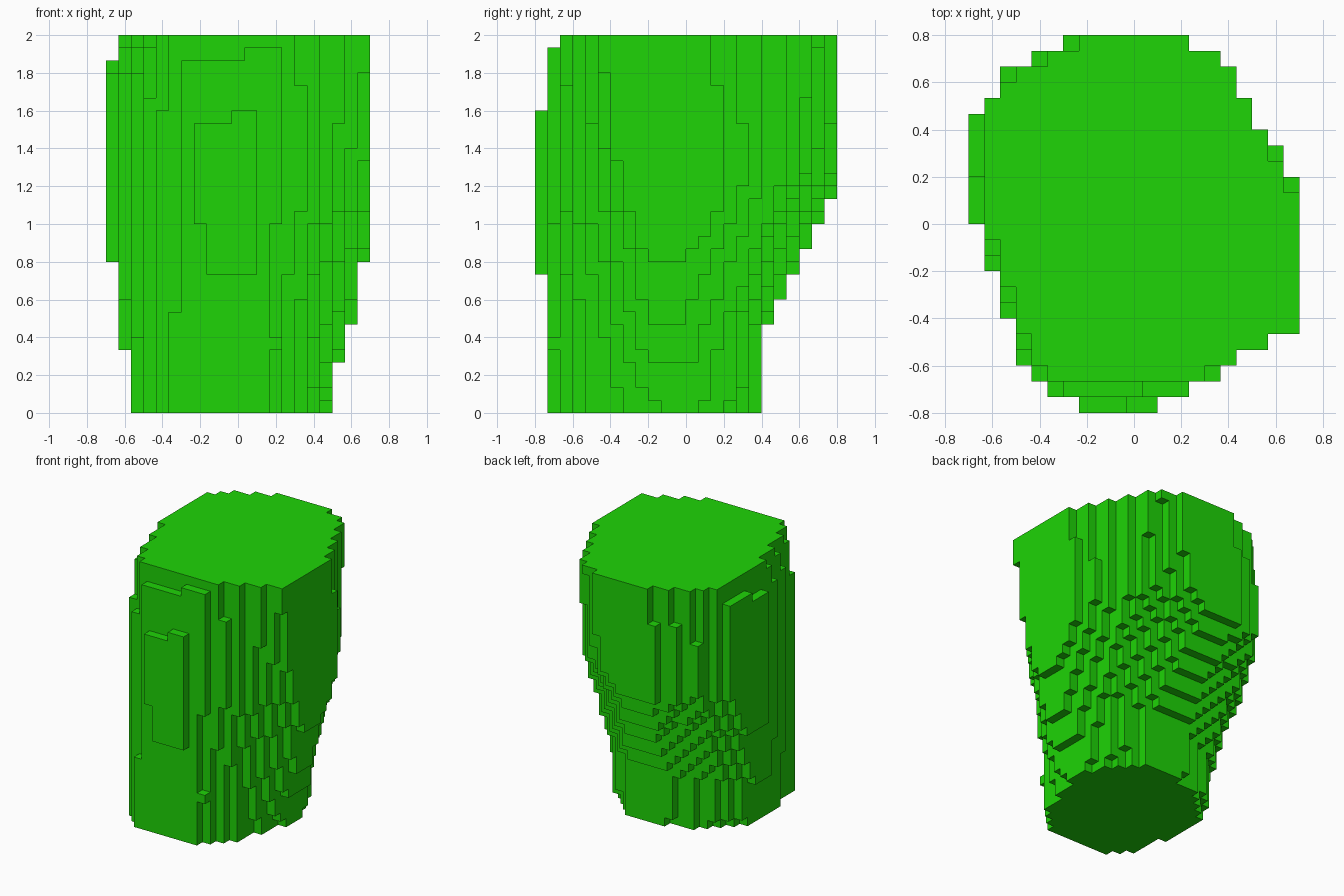
import bpy
import bmesh

cube = bpy.data.objects.get("Cube")
if cube:
    bpy.data.objects.remove(cube, do_unlink=True)

CELL = 1 / 15
NX, NY, NZ = 21, 24, 30

# Outline at key heights, counter-clockwise from the left end of the front face
SECTIONS = {
    0.0: [(-.38, -.735), (.17, -.735), (.36, -.47), (.47, -.1), (.47, .07), (.38, .25),
          (.25, .38), (-.1, .38), (-.37, .25), (-.55, .07), (-.55, -.2), (-.5, -.53)],
    0.4: [(-.3, -.74), (.17, -.74), (.32, -.55), (.577, -.2), (.577, 0), (.43, .25),
          (.18, .4), (-.1, .4), (-.43, .25), (-.605, .1), (-.605, -.1), (-.47, -.6)],
    0.8: [(-.17, -.77), (.06, -.77), (.33, -.6), (.67, -.2), (.67, .01), (.48, .34),
          (.1, .59), (-.18, .59), (-.5, .4), (-.67, .25), (-.67, 0), (-.46, -.62)],
    1.2: [(-.2, -.778), (.08, -.778), (.4, -.61), (.71, -.3), (.7, .17), (.46, .5),
          (.02, .79), (-.3, .79), (-.54, .64), (-.685, .45), (-.685, .03), (-.47, -.6)],
    2.0: [(-.37, -.655), (.27, -.665), (.44, -.565), (.71, -.44), (.67, .15), (.435, .63),
          (.2, .8), (-.17, .8), (-.47, .63), (-.62, .47), (-.605, .03), (-.47, -.45)],
}
# How early (below 1) or late (above 1) each corner moves in the top span
EASE = [3, 3, 1, 1, .35, .35, .35, 1, 3, 6, 6, 3]


def outline(z):
    """Blend the key outlines around height z."""
    low = max(h for h in SECTIONS if h <= z)
    high = min(h for h in SECTIONS if h > z)
    t = (z - low) / (high - low)
    poly = []
    for a, b, ease in zip(SECTIONS[low], SECTIONS[high], EASE):
        s = t ** ease if high == max(SECTIONS) else t
        poly.append((a[0] + (b[0] - a[0]) * s, a[1] + (b[1] - a[1]) * s))
    return poly


def inside(x, y, poly):
    hit = False
    for (x0, y0), (x1, y1) in zip(poly, poly[1:] + poly[:1]):
        if (y0 > y) != (y1 > y) and x < x0 + (y - y0) * (x1 - x0) / (y1 - y0):
            hit = not hit
    return hit


# Fill the block grid layer by layer
cells = set()
for k in range(NZ):
    poly = outline((k + .5) * CELL)
    for i in range(NX):
        for j in range(NY):
            if inside((i + .5 - NX / 2) * CELL, (j + .5 - NY / 2) * CELL, poly):
                cells.add((i, j, k))

# Keep only the outer faces of the blocks
bm = bmesh.new()
verts = {}


def vert(c):
    if c not in verts:
        verts[c] = bm.verts.new(((c[0] - NX / 2) * CELL, (c[1] - NY / 2) * CELL, c[2] * CELL))
    return verts[c]


for cell in sorted(cells):
    for axis in range(3):
        u, v = (axis + 1) % 3, (axis + 2) % 3
        for side in (0, 1):
            near = list(cell)
            near[axis] += 2 * side - 1
            if tuple(near) in cells:
                continue
            ring = []
            for du, dv in ((0, 0), (1, 0), (1, 1), (0, 1)):
                c = list(cell)
                c[axis] += side
                c[u] += du
                c[v] += dv
                ring.append(vert(tuple(c)))
            bm.faces.new(ring if side else ring[::-1])

# Merge flat areas into single faces
bmesh.ops.dissolve_limit(bm, angle_limit=.01, verts=bm.verts[:], edges=bm.edges[:])

mesh = bpy.data.meshes.new("stepped_block")
bm.to_mesh(mesh)
bm.free()

# Green finish
green = bpy.data.materials.new("bright_green")
green.use_nodes = True
colour = (.013, .66, .002, 1)
green.diffuse_color = colour
green.node_tree.nodes["Principled BSDF"].inputs["Base Color"].default_value = colour
mesh.materials.append(green)

block = bpy.data.objects.new("stepped_block", mesh)
bpy.context.collection.objects.link(block)
